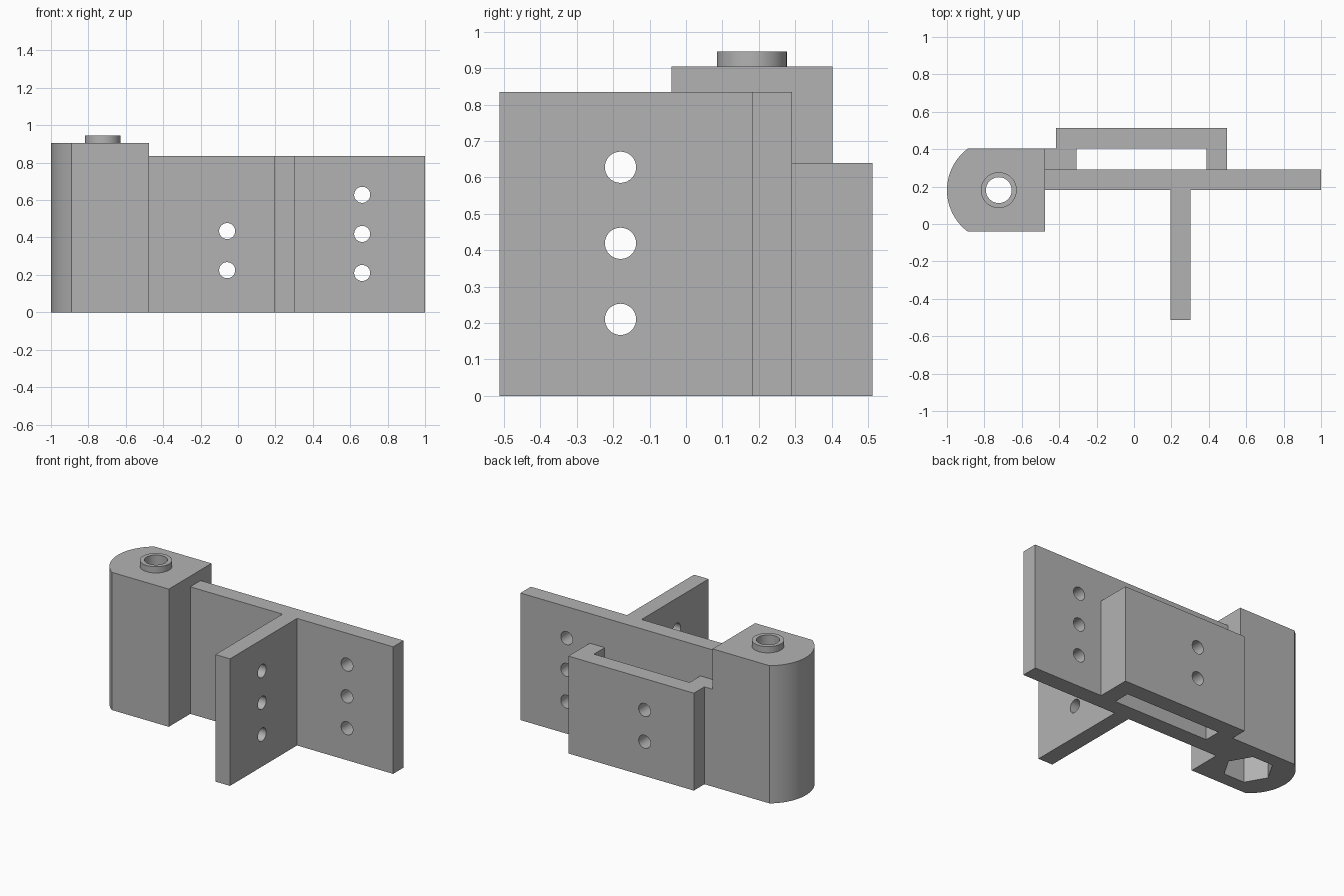
import bpy, bmesh, math

cube = bpy.data.objects.get("Cube")
if cube:
    bpy.data.objects.remove(cube, do_unlink=True)

grey = bpy.data.materials.new("plain_grey")
grey.use_nodes = True
grey.diffuse_color = (0.45, 0.45, 0.45, 1)
grey.node_tree.nodes["Principled BSDF"].inputs["Base Color"].default_value = (0.45, 0.45, 0.45, 1)


def extrude(name, outline, z0, z1):
    """Solid prism from an xy outline, counter-clockwise."""
    bm = bmesh.new()
    face = bm.faces.new([bm.verts.new((x, y, z0)) for x, y in outline])
    out = bmesh.ops.extrude_face_region(bm, geom=[face])
    top = [v for v in out["geom"] if isinstance(v, bmesh.types.BMVert)]
    bmesh.ops.translate(bm, verts=top, vec=(0, 0, z1 - z0))
    bmesh.ops.recalc_face_normals(bm, faces=bm.faces)
    mesh = bpy.data.meshes.new(name)
    bm.to_mesh(mesh)
    bm.free()
    mesh.materials.append(grey)
    obj = bpy.data.objects.new(name, mesh)
    bpy.context.collection.objects.link(obj)
    return obj


def arc(cx, cy, r, start, end, steps):
    angles = [start + (end - start) * i / steps for i in range(steps + 1)]
    return [(cx + r * math.cos(a), cy + r * math.sin(a)) for a in angles]


def rod(name, r, sides, z0, z1):
    return extrude(name, arc(0, 0, r, 0, math.tau, sides)[:-1], z0, z1)


def cut(target, cutters):
    """Subtract each cutter from the target and keep the result as mesh."""
    for cutter in cutters:
        mod = target.modifiers.new("cut", "BOOLEAN")
        mod.operation, mod.solver, mod.object = "DIFFERENCE", "EXACT", cutter
    graph = bpy.context.evaluated_depsgraph_get()
    mesh = bpy.data.meshes.new_from_object(target.evaluated_get(graph))
    target.modifiers.clear()
    target.data = mesh


def smooth(obj):
    bpy.ops.object.select_all(action="DESELECT")
    obj.select_set(True)
    bpy.context.view_layer.objects.active = obj
    bpy.ops.object.shade_smooth_by_angle(angle=math.radians(30))


# Main dimensions
block_y = (-0.04, 0.403)
plate_y = (0.183, 0.291)
fin_x = (0.195, 0.301)
end_y = 0.513
inner_x = -0.475
pin = (-0.723, 0.181)
hole_r = 0.043

# Upright wall with its forward fin, a T in plan
t_wall = extrude("t_wall", [
    (inner_x, plate_y[0]), (fin_x[0], plate_y[0]), (fin_x[0], -end_y),
    (fin_x[1], -end_y), (fin_x[1], plate_y[0]), (1, plate_y[0]),
    (1, plate_y[1]), (inner_x, plate_y[1])], 0, 0.835)

# Back loop: outer plate joined to the wall by two spacers
back_loop = extrude("back_loop", [
    (inner_x, plate_y[1]), (-0.308, plate_y[1]), (-0.308, block_y[1]),
    (0.387, block_y[1]), (0.387, plate_y[1]), (0.496, plate_y[1]),
    (0.496, end_y), (-0.416, end_y), (-0.416, block_y[1]),
    (inner_x, block_y[1])], 0, 0.64)

# Pivot block with a rounded outer end
half = (block_y[1] - block_y[0]) / 2
radius = 1 + pin[0]
spread = math.asin(half / radius)
rounded = arc(pin[0], pin[1], radius, math.pi - spread, math.pi + spread, 28)
pivot_block = extrude("pivot_block", [
    (inner_x, block_y[0]), (inner_x, block_y[1])] + rounded, 0, 0.905)

# Raised collar on the block
collar = rod("collar", 0.096, 48, 0.905, 0.946)
collar.location = (*pin, 0)

# Cutters: bolt bore, hexagonal pocket, screw holes
bore = rod("bore_cutter", 0.069, 48, -0.1, 1.1)
pocket = rod("pocket_cutter", 0.15, 6, -0.1, 0.3)
for c in (bore, pocket):
    c.location = (*pin, 0)

screws = []
for x, z in [(-0.058, 0.225), (-0.058, 0.434), (0.664, 0.21), (0.664, 0.419), (0.664, 0.628)]:
    c = rod("screw_cutter", hole_r, 32, -0.6, 0)
    c.rotation_euler.x = math.pi / 2
    c.location = (x, 0, z)
    screws.append(c)
fin_screws = []
for z in (0.21, 0.419, 0.628):
    c = rod("fin_screw_cutter", hole_r, 32, 0.1, 0.4)
    c.rotation_euler = (0, math.pi / 2, 0)
    c.location = (0, -0.18, z)
    fin_screws.append(c)

cut(t_wall, screws + fin_screws)
cut(back_loop, screws[:2])
cut(pivot_block, [bore, pocket])
cut(collar, [bore])
for c in screws + fin_screws + [bore, pocket]:
    bpy.data.objects.remove(c, do_unlink=True)
for part in (t_wall, back_loop, pivot_block, collar):
    smooth(part)
